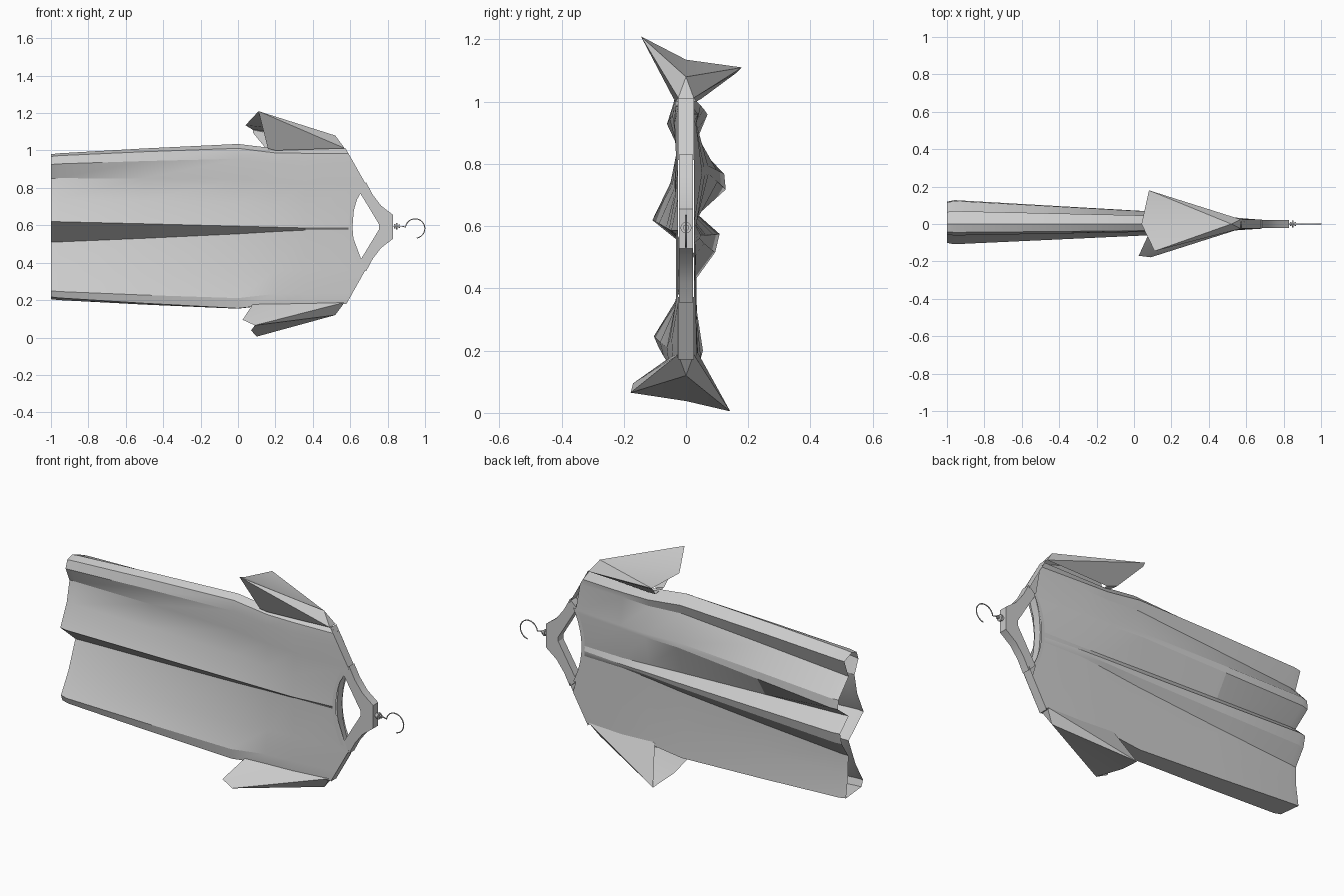
import bpy, math
from mathutils import Vector

if "Cube" in bpy.data.objects:
    bpy.data.objects.remove(bpy.data.objects["Cube"], do_unlink=True)

grey = bpy.data.materials.new("soft grey cloth")
grey.use_nodes = True
grey.diffuse_color = (0.6, 0.6, 0.6, 1)
grey.node_tree.nodes["Principled BSDF"].inputs["Base Color"].default_value = (0.6, 0.6, 0.6, 1)
MID = 0.592


def make(name, verts, faces, angle=30):
    mesh = bpy.data.meshes.new(name)
    mesh.from_pydata(verts, [], faces)
    mesh.validate()
    mesh.materials.append(grey)
    ob = bpy.data.objects.new(name, mesh)
    bpy.context.collection.objects.link(ob)
    bpy.ops.object.select_all(action='DESELECT')
    ob.select_set(True)
    bpy.context.view_layer.objects.active = ob
    bpy.ops.object.mode_set(mode='EDIT')
    bpy.ops.mesh.select_all(action='SELECT')
    bpy.ops.mesh.normals_make_consistent(inside=False)
    bpy.ops.object.mode_set(mode='OBJECT')
    bpy.ops.object.shade_smooth_by_angle(angle=math.radians(angle))


def loft(rings):
    """Quads joining equal closed rings in order."""
    n = len(rings[0])
    verts = [p for r in rings for p in r]
    faces = [(i * n + j, i * n + (j + 1) % n, (i + 1) * n + (j + 1) % n, (i + 1) * n + j)
             for i in range(len(rings) - 1) for j in range(n)]
    return verts, faces


# Dress body: each fold runs from (z, y) at the hem to a z at the chest
front_folds = [(.217, -.09, .178), (.25, -.105, .235), (.36, -.035, .36), (.51, .03, .574),
               (.62, -.11, .586), (.74, -.05, .70), (.85, -.025, .82),
               (.925, -.062, .93), (.968, -.045, .985)]
back_folds = [(.98, 0, 1.01), (.955, .07, .96), (.86, .03, .93), (.765, .125, .785),
              (.715, .13, .77), (.645, .03, .60), (.575, .11, .572), (.515, .095, .56),
              (.43, .033, .545), (.33, .035, .33), (.205, .055, .18)]
CHEST = 0.36


def fold_lines():
    """Each fold with its depth at the chest; the top edge lies in the middle."""
    for folds, side in ((front_folds, -1), (back_folds, 1)):
        for hz, hy, cz in folds:
            yield hz, hy, cz, side * (.032 + .22 * max(0, side * hy - .04)) if hy else 0


def shoulder_x(z):
    d = abs(z - MID)
    if d < 0.2:
        return 0.6 + 0.05 * (d / 0.2) ** 2
    return 0.685 - 0.11 * (d - 0.225) / 0.195


def body_ring(x, amp, swell):
    t = (CHEST - x) / (CHEST + 1)
    return [(x, depth + (hy * amp - depth) * t, MID + (cz + (hz - cz) * t - MID) * swell)
            for hz, hy, cz, depth in fold_lines()]


stations = [(-1, .92, 1), (-.96, 1, 1.01), (-.5, 1, 1.05), (0, 1, 1.08), (.2, 1, 1.01), (CHEST, 1, 1)]
neck_ring = [(shoulder_x(cz), max(-.025, min(.025, depth)), cz) for _, _, cz, depth in fold_lines()]
make("dress_body", *loft([body_ring(*s) for s in stations] + [neck_ring]), 17)

# Shoulder panels close the gap between the front and back cloth
for name, s in (("upper_shoulder", 1), ("lower_shoulder", -1)):
    corners = [(.685, -.025, .22), (.685, .025, .22), (.575, .025, .42), (.575, -.025, .42)]
    make(name, [(x, y, MID + s * d) for x, y, d in corners], [(0, 1, 2, 3)])

# Sleeves: the second is turned half way round the long axis
armhole = [(.57, -.025, .412), (.52, 0, .48), (.57, .025, .412),
           (.4, .028, .408), (.2, .033, .40), (.2, -.033, .40)]
upper_cuff = [(.11, -.145, .61), (.04, 0, .535), (.08, .18, .51),
              (.08, .165, .495), (.15, .05, .41), (.16, -.04, .41)]
lower_cuff = [(.10, -.142, .595), (.07, 0, .562), (.09, .178, .535),
              (.025, .17, .505), (.08, .05, .42), (.16, -.04, .41)]
for name, s, cuff in (("upper_sleeve", 1, upper_cuff), ("lower_sleeve", -1, lower_cuff)):
    rings = [[(x, y * s, .6 + z * s) for x, y, z in r] for r in (armhole, cuff)]
    verts, faces = loft(rings)
    # Crease the outer panels from the shoulder to the cuff tips
    creased = [(0, 1, 6), (1, 7, 6), (1, 2, 8), (1, 8, 7)]
    make(name, verts, creased + faces[2:] + [(0, 1, 2)], 25)

# Neck band and hanger yoke: a mirrored frame around the neck opening
outer_half = [(.595, 0), (.605, .1), (.65, .205), (.685, .238), (.72, .172), (.765, .113), (.83, .063)]
inner_half = [(.612, 0), (.62, .1), (.638, .17), (.645, .193), (.685, .128), (.72, .07), (.755, .012)]


def mirrored(half):
    return half + [(x, -d) for x, d in reversed(half[1:])]


outer, inner = mirrored(outer_half), mirrored(inner_half)
rings = [[(x, y, MID + d) for x, d in loop]
         for loop, y in ((outer, -.022), (inner, -.022), (inner, .022), (outer, .022), (outer, -.022))]
verts, faces = loft(rings)
n = len(outer)
faces = [tuple(i % (4 * n) for i in f) for f in faces]
make("hanger_yoke", verts[:4 * n], faces)

# Neck trim, a little proud of the cloth, front and back
for name, s in (("front_neck_trim", -1), ("back_neck_trim", 1)):
    trim = [[(.59 + dx + .05 * (i / 6) ** 2, s * .029, MID + .2 * i / 6) for i in range(-6, 7)]
            for dx in (0, .02)]
    make(name, trim[0] + trim[1], [(i, i + 1, i + 14, i + 13) for i in range(12)])

# Hook stem collars
for i, (x, r) in enumerate(((.838, .012), (.849, .018), (.862, .01))):
    bpy.ops.mesh.primitive_cylinder_add(vertices=12, radius=r, depth=.008,
                                        location=(x, 0, MID + .003), rotation=(0, math.pi / 2, 0))
    ob = bpy.context.object
    ob.name = f"hook_collar_{i + 1}"
    ob.data.materials.append(grey)
    bpy.ops.object.shade_smooth_by_angle(angle=math.radians(35))

# Wire hook: stem, then an arc that stays open towards the stem
path = [Vector((.83, 0, MID + .003)), Vector((.88, 0, MID + .003))]
for k in range(19):
    a = math.radians(172 - k * 14)
    path.append(Vector((.947 + .052 * math.cos(a), 0, .583 + .052 * math.sin(a))))
curve = bpy.data.curves.new("wire_hook", 'CURVE')
curve.dimensions = '3D'
curve.bevel_depth = .003
curve.bevel_resolution = 1
curve.use_fill_caps = True
spline = curve.splines.new('POLY')
spline.points.add(len(path) - 1)
for p, co in zip(spline.points, path):
    p.co = (*co, 1)
curve.materials.append(grey)
hook = bpy.data.objects.new("wire_hook", curve)
bpy.context.collection.objects.link(hook)
